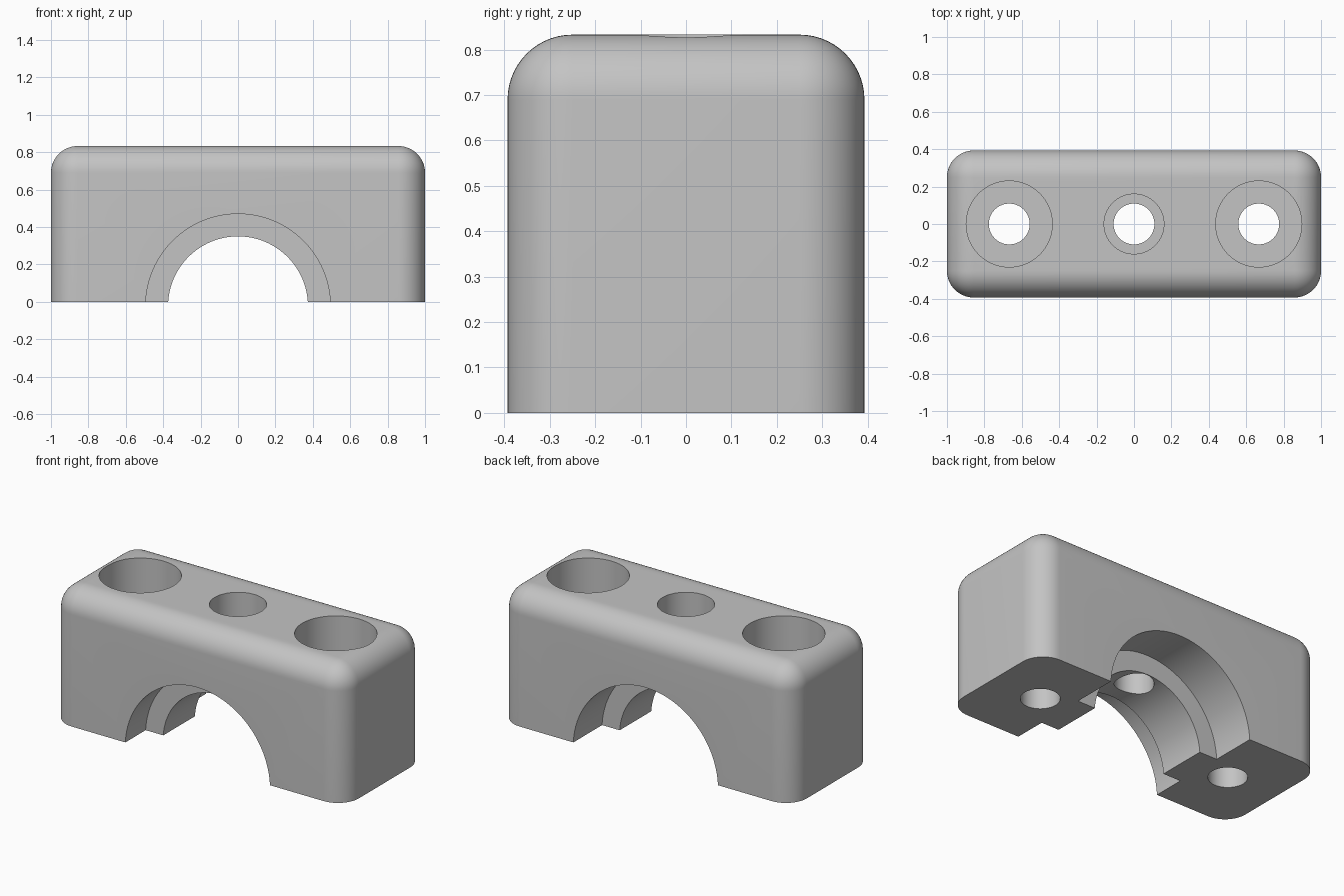
import bpy, bmesh, math
from mathutils import Vector

cube = bpy.data.objects.get("Cube")
if cube:
    bpy.data.objects.remove(cube, do_unlink=True)

HALF_X, HALF_Y, HEIGHT, ROUND = 1.0, 0.393, 0.833, 0.143
BORE_Z = -0.024                      # axis height of the arched bore
RIDGE_FRONT, RIDGE_BACK = -0.195, 0.113

grey = bpy.data.materials.new("plain grey")
grey.use_nodes = True
colour = (0.55, 0.55, 0.55, 1)
grey.diffuse_color = colour
grey.node_tree.nodes["Principled BSDF"].inputs["Base Color"].default_value = colour

# Block: rounded on every edge except the bottom ones
mesh = bpy.data.meshes.new("clamp_block")
bm = bmesh.new()
bmesh.ops.create_cube(bm, size=1)
bmesh.ops.scale(bm, vec=(2 * HALF_X, 2 * HALF_Y, HEIGHT), verts=bm.verts)
bmesh.ops.translate(bm, vec=(0, 0, HEIGHT / 2), verts=bm.verts)
rounded = [e for e in bm.edges if max(v.co.z for v in e.verts) > 0.1]
bmesh.ops.bevel(bm, geom=rounded, offset=ROUND, offset_type='OFFSET',
                segments=14, profile=0.5, affect='EDGES', clamp_overlap=True)
bm.to_mesh(mesh)
bm.free()
mesh.materials.append(grey)
block = bpy.data.objects.new("clamp_block", mesh)
bpy.context.collection.objects.link(block)


def cut(start, end, radius):
    """Subtract a cylinder running from start to end."""
    start, end = Vector(start), Vector(end)
    axis = end - start
    bpy.ops.mesh.primitive_cylinder_add(
        vertices=96, radius=radius, depth=axis.length,
        location=(start + end) / 2,
        rotation=axis.to_track_quat('Z', 'Y').to_euler())
    cutter = bpy.context.object
    cutter.name = "cutter"
    cutter.hide_render = True
    cutter.data.materials.append(grey)
    mod = block.modifiers.new("cut", 'BOOLEAN')
    mod.operation, mod.solver, mod.object = 'DIFFERENCE', 'EXACT', cutter
    bpy.ops.object.select_all(action='DESELECT')
    block.select_set(True)
    bpy.context.view_layer.objects.active = block
    bpy.ops.object.modifier_apply(modifier=mod.name)
    bpy.data.objects.remove(cutter, do_unlink=True)


# Arched bore with wider recesses in front of and behind the inner ridge
cut((0, -1, BORE_Z), (0, 1, BORE_Z), 0.374)
cut((0, -1, BORE_Z), (0, RIDGE_FRONT, BORE_Z), 0.494)
cut((0, RIDGE_BACK, BORE_Z), (0, 1, BORE_Z), 0.494)

# Bolt holes with counterbores
for x, head_radius, floor in ((-0.667, 0.23, 0.4), (0, 0.16, 0.58), (0.667, 0.23, 0.4)):
    cut((x, 0, floor), (x, 0, 1.2), head_radius)
    cut((x, 0, -0.3), (x, 0, 1.1), 0.109)

bpy.ops.object.shade_smooth_by_angle(angle=math.radians(30))
